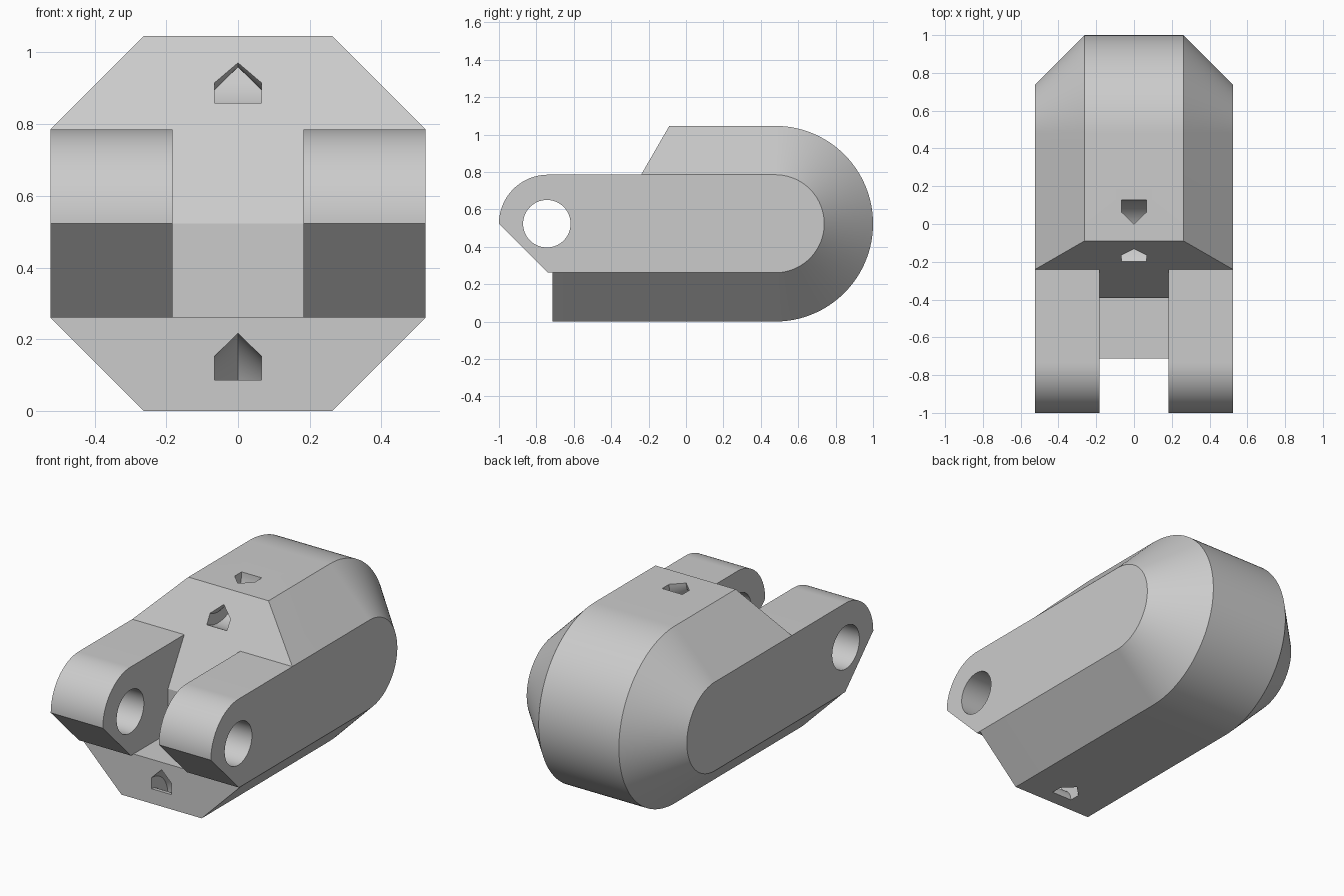
import bpy, bmesh
from math import sin, cos, pi, tan, radians

if "Cube" in bpy.data.objects:
    bpy.data.objects.remove(bpy.data.objects["Cube"])

R, r = 0.523, 0.262            # outer and side-face radii, axis height is R
BACK, PIN = 0.477, -0.738      # y of the rear and front rounding centres
FRONT, HALF_SLOT = -0.713, 0.183
SLOPE = tan(radians(30))       # the front shoulder leans back 30 degrees

grey = bpy.data.materials.new("light grey")
grey.use_nodes = True
colour = (0.6, 0.6, 0.6, 1)
grey.diffuse_color = colour
grey.node_tree.nodes["Principled BSDF"].inputs["Base Color"].default_value = colour


def loft(name, sections, closed=False):
    """Skin a list of matching point rings into a solid."""
    bm = bmesh.new()
    rings = [[bm.verts.new(p) for p in ring] for ring in sections]
    pairs = list(zip(rings, rings[1:]))
    if closed:
        pairs.append((rings[-1], rings[0]))
    else:
        bm.faces.new(rings[0])
        bm.faces.new(rings[-1])
    for a, b in pairs:
        for i in range(len(a)):
            j = (i + 1) % len(a)
            bm.faces.new((a[i], a[j], b[j], b[i]))
    bmesh.ops.recalc_face_normals(bm, faces=bm.faces)
    mesh = bpy.data.meshes.new(name)
    bm.to_mesh(mesh)
    bm.free()
    mesh.materials.append(grey)
    ob = bpy.data.objects.new(name, mesh)
    bpy.context.collection.objects.link(ob)
    return ob


def prism(name, profile, half):
    """Extrude a y-z profile across x."""
    return loft(name, [[(x, y, z) for y, z in profile] for x in (-half, half)])


def arc(cy, cz, rad, start, end, n):
    return [(cy + rad * cos(start + (end - start) * i / n),
             cz + rad * sin(start + (end - start) * i / n)) for i in range(n + 1)]


# Chamfered body with a fully rounded back
def body_section(x, rad):
    outline = [(-1.2, R - rad)] + arc(BACK, R, rad, -pi / 2, pi / 2, 64) + [(-1.2, R + rad)]
    return [(x, y, z) for y, z in outline]


body = loft("hinge_body", [body_section(x, rad) for x, rad in
                           ((-R, r), (-r, R), (r, R), (R, r))])

# Front outline: shoulder, rounded arms, sloped underside and lower face
shoulder_y, top, bottom = -0.24, R + r, R - r
rise = 0.5
front_profile = ([(shoulder_y + rise * SLOPE, top + rise), (shoulder_y, top)]
                 + arc(PIN, R, r, pi / 2, pi, 32)
                 + [(PIN, bottom), (FRONT, bottom), (FRONT, -0.2),
                    (-1.5, -0.2), (-1.5, top + rise)])
front_cutter = prism("front_cutter", front_profile, 0.8)

# Slot between the arms
wall_y = shoulder_y - r * SLOPE
slot_cutter = prism("slot_cutter", [(wall_y, bottom), (wall_y, R), (shoulder_y, top),
                                    (shoulder_y, 1), (-1.5, 1), (-1.5, bottom)], HALF_SLOT)

# Pin hole through both arms
pin_cutter = prism("pin_cutter", arc(PIN - 0.006, R, 0.127, 0, 2 * pi * 63 / 64, 63), 0.8)


# Curved cord channels, a house-shaped section swept round an edge
def channel(name, cy, cz, peak, flat):
    mid, w = (peak + flat) / 2, 0.066
    section = [(-w, flat), (w, flat), (w, mid), (0, peak), (-w, mid)]
    turns = [2 * pi * i / 64 for i in range(64)]
    return loft(name, [[(x, cy + d * cos(a), cz + d * sin(a)) for x, d in section]
                       for a in turns], closed=True)


upper_channel = channel("upper_channel_cutter", shoulder_y + r * SLOPE, 2 * R, 0.087, 0.217)
lower_channel = channel("lower_channel_cutter", FRONT, 0, 0.217, 0.087)

# Cut everything out of the body
for cutter in (front_cutter, slot_cutter, pin_cutter, upper_channel, lower_channel):
    mod = body.modifiers.new(cutter.name, "BOOLEAN")
    mod.operation, mod.solver, mod.object = "DIFFERENCE", "EXACT", cutter
bpy.context.view_layer.objects.active = body
for ob in bpy.context.selected_objects:
    ob.select_set(False)
body.select_set(True)
for name in [m.name for m in body.modifiers]:
    bpy.ops.object.modifier_apply(modifier=name)
for cutter in (front_cutter, slot_cutter, pin_cutter, upper_channel, lower_channel):
    bpy.data.objects.remove(cutter)
bpy.ops.object.shade_smooth_by_angle(angle=radians(25))
